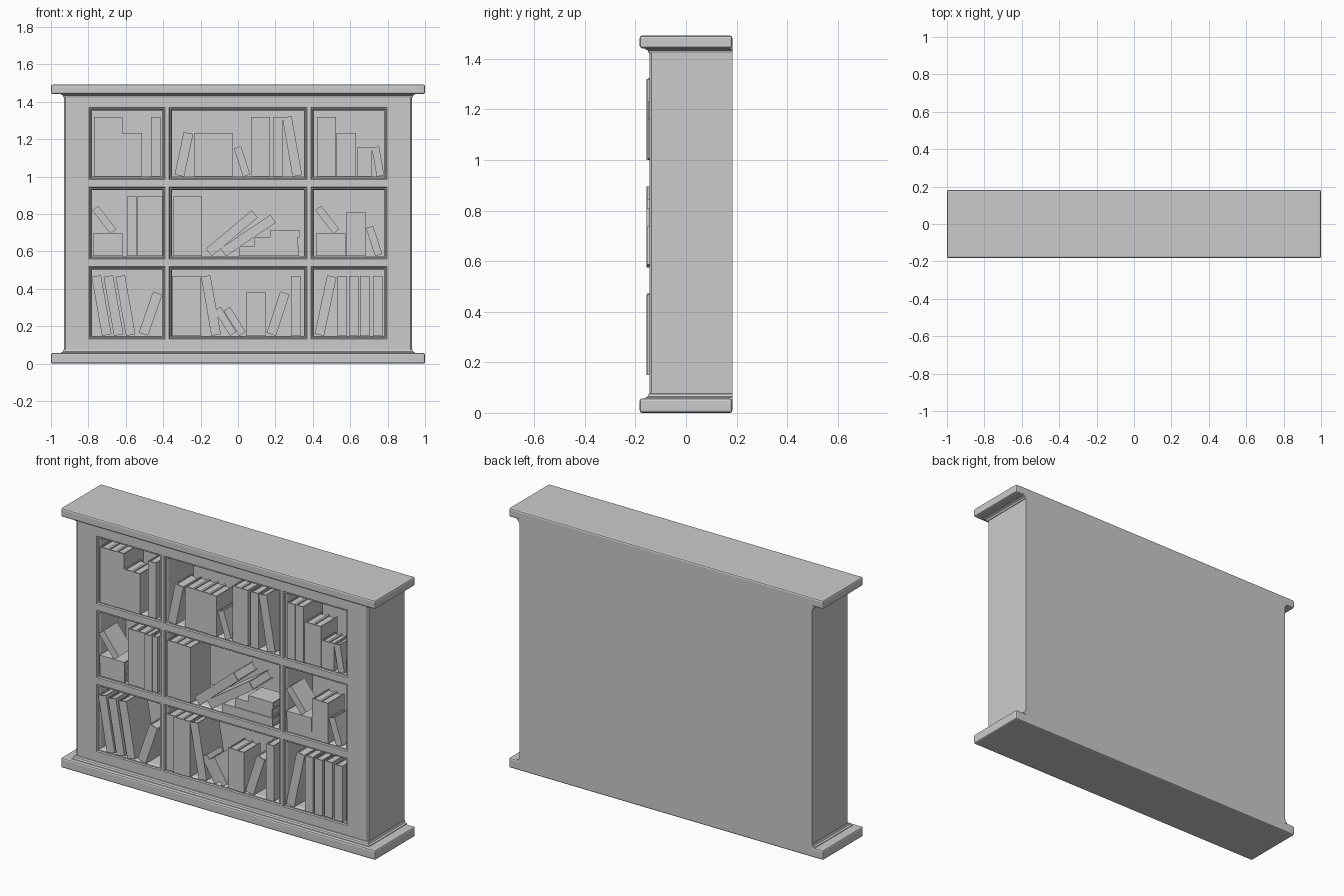
import bpy, bmesh, random
from math import radians
from mathutils import Matrix, Vector

if "Cube" in bpy.data.objects:
    bpy.data.objects.remove(bpy.data.objects["Cube"])

random.seed(4)
FRONT, BACK = -0.145, 0.183


def finish(bm, name):
    bmesh.ops.recalc_face_normals(bm, faces=bm.faces)
    me = bpy.data.meshes.new(name)
    bm.to_mesh(me)
    bm.free()
    ob = bpy.data.objects.new(name, me)
    bpy.context.collection.objects.link(ob)
    return ob


def add_box(bm, x0, x1, y0, y1, z0, z1):
    m = Matrix.Translation(((x0 + x1) / 2, (y0 + y1) / 2, (z0 + z1) / 2)) @ \
        Matrix.Diagonal((x1 - x0, y1 - y0, z1 - z0, 1))
    bmesh.ops.create_cube(bm, size=1, matrix=m)


# Carcass: front grid of frame faces, with stepped mouldings leading into nine niches
def carcass():
    bm = bmesh.new()
    xs = [-0.922, -0.797, -0.389, -0.368, 0.368, 0.389, 0.797, 0.922]
    zs = [0.02, 0.133, 0.519, 0.559, 0.944, 0.984, 1.371, 1.47]
    grid = [[bm.verts.new((x, FRONT, z)) for z in zs] for x in xs]
    rings = [(0.004, -0.138), (0.009, -0.138), (0.016, -0.127), (0.016, 0.1)]
    for i in range(7):
        for j in range(7):
            loop = [grid[i][j], grid[i + 1][j], grid[i + 1][j + 1], grid[i][j + 1]]
            if i % 2 and j % 2:
                a, b, c, d = xs[i], xs[i + 1], zs[j], zs[j + 1]
                for s, y in rings:
                    new = [bm.verts.new(p) for p in ((a + s, y, c + s), (b - s, y, c + s),
                                                     (b - s, y, d - s), (a + s, y, d - s))]
                    for k in range(4):
                        n = (k + 1) % 4
                        bm.faces.new((loop[k], loop[n], new[n], new[k]))
                    loop = new
            bm.faces.new(loop)
    # chamfered outer edge, sides and back
    for grow, dy in ((0.008, 0.008), (0, BACK - FRONT - 0.008)):
        edges = [e for e in bm.edges if e.is_boundary]
        geom = bmesh.ops.extrude_edge_only(bm, edges=edges)["geom"]
        for v in (g for g in geom if isinstance(g, bmesh.types.BMVert)):
            v.co.y += dy
            if abs(abs(v.co.x) - 0.922) < 1e-4:
                v.co.x += grow if v.co.x > 0 else -grow
    bmesh.ops.holes_fill(bm, edges=[e for e in bm.edges if e.is_boundary], sides=0)
    finish(bm, "bookcase_body")


carcass()


# Top and base slabs with rounded edges
def slab(name, z0, z1):
    bm = bmesh.new()
    add_box(bm, -1, 1, -BACK, BACK, z0, z1)
    ob = finish(bm, name)
    mod = ob.modifiers.new("rounded_edges", "BEVEL")
    mod.width, mod.segments = 0.009, 2


slab("base_slab", 0, 0.057)
slab("top_slab", 1.442, 1.492)


# Small cove trim where the body meets each slab
def cove(name, z, direction):
    bm = bmesh.new()
    prev = None
    for out, dz in ((0.018, -0.005), (0.016, 0.003), (0.007, 0.008), (0.003, 0.018), (-0.004, 0.02)):
        zz = z + direction * dz
        x, y = 0.93 + out, FRONT - out
        ring = [bm.verts.new(p) for p in ((-x, y, zz), (x, y, zz), (x, BACK, zz), (-x, BACK, zz))]
        if prev:
            for k in range(4):
                n = (k + 1) % 4
                bm.faces.new((prev[k], prev[n], ring[n], ring[k]))
        else:
            bm.faces.new(ring)
        prev = ring
    bm.faces.new(prev)
    finish(bm, name)


cove("base_cove", 0.057, 1)
cove("top_cove", 1.442, -1)

# Books: thickness, height, depth for each size
SIZES = {"L": (0.051, 0.32, 0.18), "M": (0.052, 0.233, 0.15), "S": (0.04, 0.158, 0.125)}
count = 0


def book(size, x, z, angle=0):
    """Stand a book on its lower corner at x, z; positive angles lean right."""
    global count
    count += 1
    t, h, d = SIZES[size]
    s = -t if angle > 0 else 0
    c, r = 0.006, 0.007
    bm = bmesh.new()
    # spine and covers as one C-shaped section, raised to full height
    section = [(0, 0), (t, 0), (t, d), (t - c, d), (t - c, c), (c, c), (c, d), (0, d)]
    face = bm.faces.new([bm.verts.new((s + px, py, 0)) for px, py in section])
    top = bmesh.ops.extrude_face_region(bm, geom=[face])["geom"]
    bmesh.ops.translate(bm, vec=Vector((0, 0, h)),
                        verts=[g for g in top if isinstance(g, bmesh.types.BMVert)])
    # recessed page block
    add_box(bm, s + c, s + t - c, c, d - r, r, h - r)
    ob = finish(bm, f"book_{count:02d}")
    ob.location = (x, random.uniform(-0.157, -0.147), z)
    ob.rotation_euler.y = radians(angle)


def fill_shelf(z, upright, leaning):
    for size, x, n in upright:
        for k in range(n):
            book(size, x + k * SIZES[size][0], z)
    for size, x, angle in leaning:
        book(size, x, z, angle)


# Top shelf
fill_shelf(1.0,
           [("L", -0.77, 3), ("M", -0.617, 2), ("L", -0.465, 1),
            ("M", -0.235, 4), ("L", 0.07, 2), ("L", 0.187, 1),
            ("L", 0.422, 2), ("M", 0.527, 2), ("S", 0.636, 2)],
           [("M", -0.288, 12), ("S", 0.027, -18), ("L", 0.292, -10), ("S", 0.742, -10)])

# Middle shelf
fill_shelf(0.575,
           [("L", -0.594, 1), ("L", -0.541, 2), ("L", -0.456, 1),
            ("L", -0.345, 3), ("M", 0.578, 2)],
           [("L", -0.14, 50), ("L", -0.064, 56), ("L", 0.005, 90), ("S", 0.733, -18)])
book("M", 0.086, 0.626, 90)
book("S", 0.17, 0.676, 90)
for x in (-0.775, 0.417):
    for k in range(3):
        book("S", x, 0.575 + 0.04 * k, 90)
    book("S", x + 0.093, 0.695, -38)

# Bottom shelf
fill_shelf(0.149,
           [("L", -0.35, 3), ("M", 0.043, 2), ("L", 0.283, 1), ("L", 0.532, 1),
            ("L", 0.594, 1), ("L", 0.652, 1), ("L", 0.722, 1)],
           [("L", -0.727, -10), ("L", -0.663, -10), ("L", -0.599, -10), ("M", -0.481, 19),
            ("L", -0.142, -10), ("S", -0.043, -32), ("S", 0.007, -32), ("M", 0.203, 18),
            ("L", 0.46, 12)])
